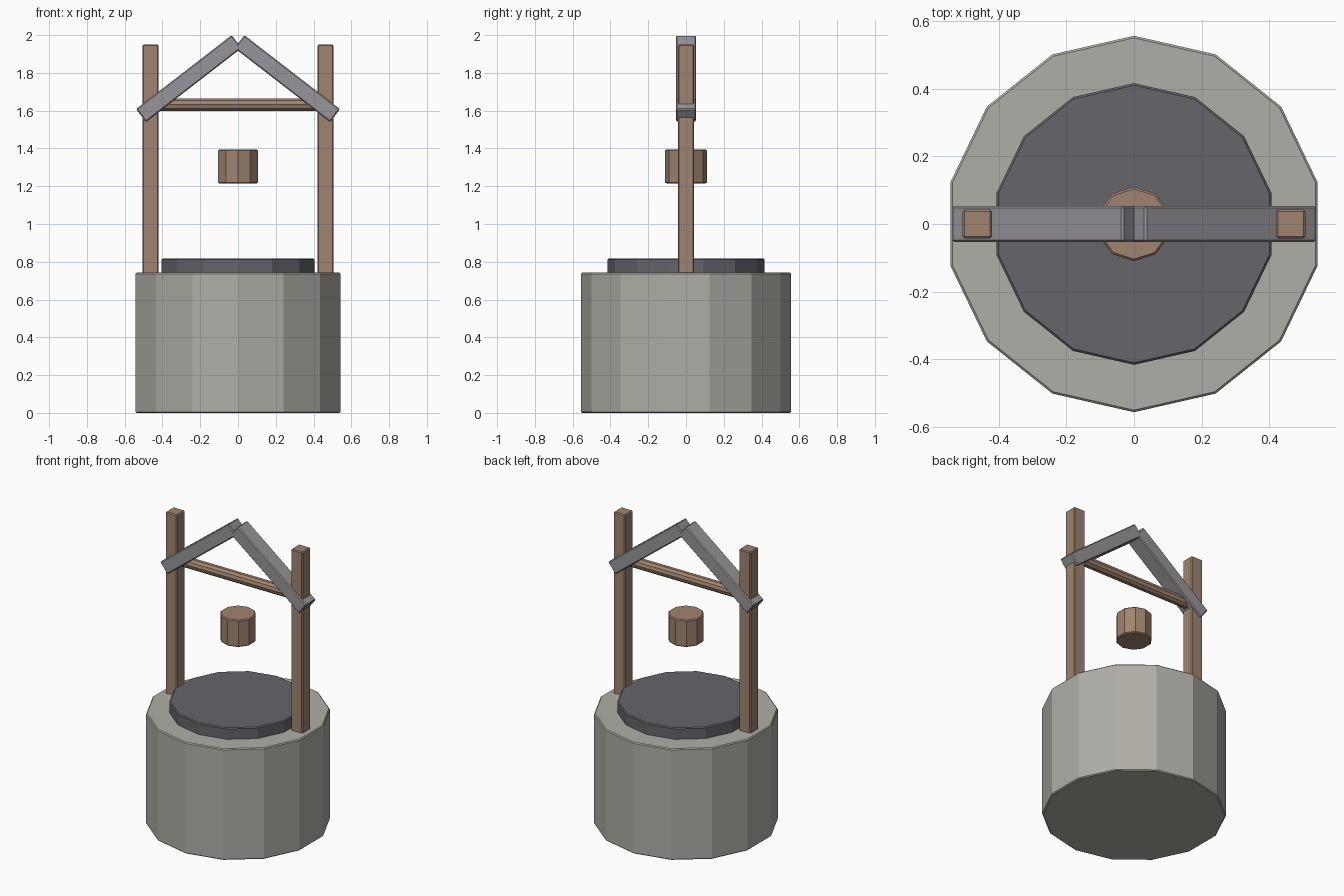
import bpy, math

if "Cube" in bpy.data.objects:
    bpy.data.objects.remove(bpy.data.objects["Cube"])


def material(name, rgb):
    m = bpy.data.materials.new(name)
    m.diffuse_color = (*rgb, 1)
    m.use_nodes = True
    m.node_tree.nodes["Principled BSDF"].inputs["Base Color"].default_value = m.diffuse_color
    return m


STONE = material("stone", (0.43, 0.42, 0.38))
WOOD = material("wood", (0.35, 0.23, 0.16))
DARK = material("dark_cover", (0.13, 0.13, 0.145))
ROOF = material("roof_grey", (0.31, 0.30, 0.32))


def finish(name, mat, bevel):
    ob = bpy.context.object
    ob.name = name
    ob.data.materials.append(mat)
    mod = ob.modifiers.new("bevel", "BEVEL")
    mod.width, mod.segments = bevel, 1
    mod.limit_method, mod.angle_limit = "ANGLE", math.radians(50)
    return ob


def drum(name, sides, radius, z0, z1, mat, bevel=0.006):
    bpy.ops.mesh.primitive_cylinder_add(vertices=sides, radius=radius, depth=z1 - z0,
                                        location=(0, 0, (z0 + z1) / 2))
    return finish(name, mat, bevel)


def box(name, size, loc, mat, tilt=0, bevel=0.006):
    bpy.ops.mesh.primitive_cube_add(size=1, location=loc)
    ob = bpy.context.object
    ob.scale = size
    bpy.ops.object.transform_apply(location=False, rotation=False, scale=True)
    ob.rotation_euler.y = tilt
    return finish(name, mat, bevel)


# Stone wall, dark cover and hanging bucket
drum("well_wall", 14, 0.556, 0, 0.742, STONE)
drum("well_cover", 14, 0.416, 0.70, 0.817, DARK)
drum("bucket", 10, 0.11, 1.215, 1.395, WOOD)

# Axle between the posts
bpy.ops.mesh.primitive_cylinder_add(vertices=10, radius=0.035, depth=0.86,
                                    location=(0, 0, 1.632), rotation=(0, math.pi / 2, 0))
finish("axle", WOOD, 0.004)

# Posts and sloping roof beams, one per side
for side, s in (("left", -1), ("right", 1)):
    box(side + "_post", (0.086, 0.086, 1.23), (s * 0.463, 0, 1.335), WOOD)
    box(side + "_roof_beam", (0.64, 0.106, 0.086), (s * 0.2605, 0, 1.77), ROOF,
        tilt=s * 0.658)
